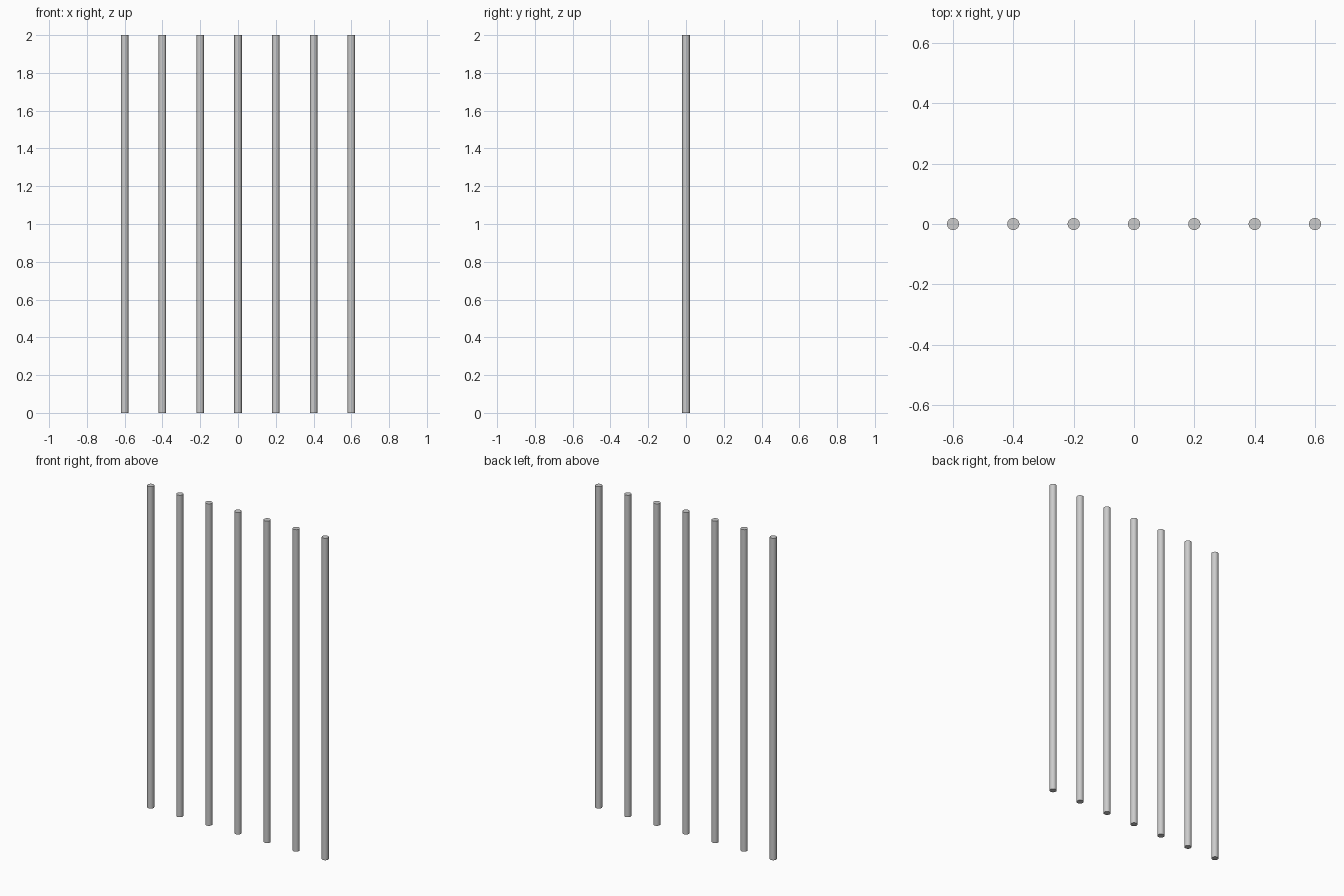
import bpy
import math

if "Cube" in bpy.data.objects:
    bpy.data.objects.remove(bpy.data.objects["Cube"])

BAR_COUNT = 7
SPACING = 0.2
RADIUS = 0.02
HEIGHT = 2.0


def add_bar(index):
    x = (index - (BAR_COUNT - 1) / 2) * SPACING
    bpy.ops.mesh.primitive_cylinder_add(
        vertices=32, radius=RADIUS, depth=HEIGHT, location=(x, 0, HEIGHT / 2))
    bar = bpy.context.object
    bar.name = f"vertical_bar_{index + 1}"
    bpy.ops.object.shade_smooth_by_angle(angle=math.radians(30))


# Row of evenly spaced upright round bars
for i in range(BAR_COUNT):
    add_bar(i)
